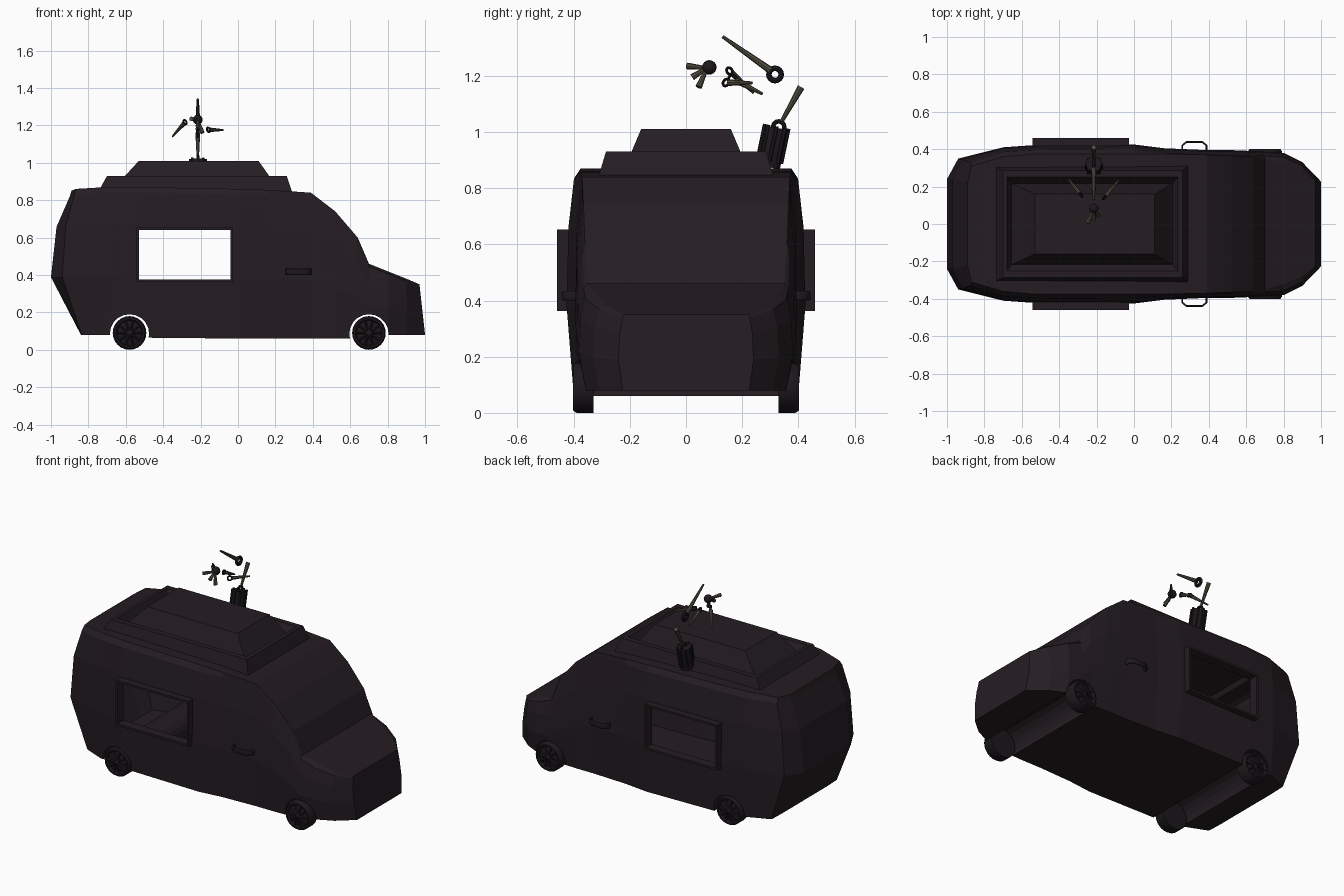
import bpy, bmesh, math
from mathutils import Vector, Matrix

if "Cube" in bpy.data.objects:
    bpy.data.objects.remove(bpy.data.objects["Cube"])


def material(name, rgb):
    m = bpy.data.materials.new(name)
    m.diffuse_color = (*rgb, 1)
    m.use_nodes = True
    m.node_tree.nodes["Principled BSDF"].inputs["Base Color"].default_value = m.diffuse_color
    return m


DARK = material("dark_purple", (0.018, 0.012, 0.016))
BLACK = material("black", (0.012, 0.009, 0.012))
BONE = material("dull_metal", (0.085, 0.075, 0.052))


def finish(name, bm, mat, smooth=False):
    bmesh.ops.recalc_face_normals(bm, faces=bm.faces)
    me = bpy.data.meshes.new(name)
    bm.to_mesh(me)
    bm.free()
    ob = bpy.data.objects.new(name, me)
    bpy.context.collection.objects.link(ob)
    me.materials.append(mat)
    if smooth:
        me.shade_smooth()
        me.set_sharp_from_angle(angle=math.radians(40))
    return ob


def loft(bm, loops, closed=False):
    """Bridge equal loops of points with quads."""
    rings = [[bm.verts.new(p) for p in lp] for lp in loops]
    pairs = list(zip(rings, rings[1:])) + ([(rings[-1], rings[0])] if closed else [])
    for a, b in pairs:
        for i in range(len(a)):
            j = (i + 1) % len(a)
            bm.faces.new((a[i], a[j], b[j], b[i]))
    return rings


def rod(name, a, b, r1, r2, mat=BONE, sides=8):
    a, b = Vector(a), Vector(b)
    d = b - a
    bm = bmesh.new()
    rot = d.to_track_quat('Z', 'Y').to_matrix().to_4x4()
    bmesh.ops.create_cone(bm, cap_ends=True, segments=sides, radius1=r1, radius2=r2,
                          depth=d.length, matrix=Matrix.Translation((a + b) / 2) @ rot)
    return finish(name, bm, mat, True)


def hoop(name, c, radius, tube, axis=(1, 0, 0)):
    rot = Vector(axis).to_track_quat('Z', 'Y').to_matrix()
    loops = []
    for i in range(16):
        t = math.tau * i / 16
        loops.append([Vector(c) + rot @ Vector(((radius + tube * math.cos(s)) * math.cos(t),
                      (radius + tube * math.cos(s)) * math.sin(t), tube * math.sin(s)))
                      for s in (math.tau * k / 8 for k in range(8))])
    bm = bmesh.new()
    loft(bm, loops, True)
    return finish(name, bm, BLACK, True)


# body shell: stations (x, z bottom, z top, half width, top half width)
LEVELS = (0, 0.4, 0.75, 0.96, 1)
WIDTH = (0.94, 1, 0.985, 0.94)
TAIL = (0.16, 0, 0.03, 0.10, 0.11)
STATIONS = [(-1, .08, .85, .24, .22), (-.94, .08, .86, .35, .31), (-.70, .08, .87, .41, .36),
            (-.53, .065, .87, .422, .375), (0, .06, .86, .425, .375), (.16, .06, .855, .405, .375),
            (.39, .06, .84, .395, .37), (.52, .06, .74, .395, .365), (.64, .06, .60, .39, .36),
            (.70, .065, .46, .388, .35), (.80, .08, .42, .38, .32), (.90, .08, .38, .33, .28),
            (1, .08, .35, .24, .225)]
loops = []
for k, (x, zl, zt, w, wt) in enumerate(STATIONS):
    half = []
    for i, t in enumerate(LEVELS):
        dx = TAIL[i] * (1, 0.65)[k] if k < 2 else (-0.03 * t if x == 1 else 0)
        half.append((x + dx, w * WIDTH[i] if i < 4 else wt, zl + (zt - zl) * t))
    loops.append(half + [(p[0], -p[1], p[2]) for p in reversed(half)])
bm = bmesh.new()
rings = loft(bm, loops)
n = len(LEVELS)
for r in (rings[0], rings[-1]):
    for i in range(n - 1):
        bm.faces.new((r[i], r[i + 1], r[2 * n - 2 - i], r[2 * n - 1 - i]))
body = finish("van_body", bm, DARK)

# cutters for the serving windows and wheel arches
WX0, WX1, WZ0, WZ1 = -0.53, -0.04, 0.375, 0.64
cutters = []
bm = bmesh.new()
bmesh.ops.create_cube(bm, size=1, matrix=Matrix.Translation(((WX0 + WX1) / 2, 0, (WZ0 + WZ1) / 2))
                      @ Matrix.Diagonal((WX1 - WX0, 2, WZ1 - WZ0, 1)))
cutters.append(finish("window_cutter", bm, DARK))
AXLES = (-0.58, 0.70)
for x in AXLES:
    cutters.append(rod("arch_cutter", (x, -1, 0.085), (x, 1, 0.085), 0.105, 0.105, DARK, 20))
for c in cutters:
    c.hide_render = True
    mod = body.modifiers.new("cut", 'BOOLEAN')
    mod.operation, mod.solver, mod.object = 'DIFFERENCE', 'EXACT', c
dg = bpy.context.evaluated_depsgraph_get()
cut = bpy.data.meshes.new_from_object(body.evaluated_get(dg))
body.modifiers.clear()
body.data = cut
for c in cutters:
    bpy.data.objects.remove(c)

# open the tunnel between both windows so the inside is hollow
bm = bmesh.new()
bm.from_mesh(cut)
inner = [f for f in bm.faces if abs(f.calc_center_median().y) < 0.3
         and all(WX0 - .01 < v.co.x < WX1 + .01 and WZ0 - .01 < v.co.z < WZ1 + .01 for v in f.verts)]
bmesh.ops.delete(bm, geom=inner, context='FACES')
bm.to_mesh(cut)
bm.free()
for p in cut.polygons:
    p.use_smooth = False

# raised roof with a recess around the central hatch
bm = bmesh.new()
tiers = [(-.75, .29, .312, .84), (-.70, .26, .285, .93), (-.68, .235, .25, .93),
         (-.655, .205, .217, .875), (-.53, .11, .16, 1.01)]
rings = loft(bm, [[(a, -h, z), (b, -h, z), (b, h, z), (a, h, z)] for a, b, h, z in tiers])
bm.faces.new(rings[-1])
finish("roof_hatch", bm, DARK)

for s, side in ((-1, "front"), (1, "back")):
    # window frame
    def rect(m, y):
        return [(WX0 - m, s * y, WZ0 - m), (WX1 + m, s * y, WZ0 - m),
                (WX1 + m, s * y, WZ1 + m), (WX0 - m, s * y, WZ1 + m)]
    bm = bmesh.new()
    loft(bm, [rect(.013, .40), rect(.013, .46), rect(0, .46), rect(0, .40)], True)
    finish(side + "_window_frame", bm, DARK)

    # door handle
    cu = bpy.data.curves.new(side + "_door_handle", 'CURVE')
    cu.dimensions = '3D'
    cu.extrude, cu.bevel_depth, cu.bevel_resolution = 0.012, 0.005, 1
    sp = cu.splines.new('POLY')
    path = [(.258, .39), (.258, .42), (.28, .438), (.365, .438), (.388, .42), (.388, .39)]
    sp.points.add(len(path) - 1)
    for p, (x, y) in zip(sp.points, path):
        p.co = (x, s * y, 0.417, 1)
    cu.materials.append(BLACK)
    bpy.context.collection.objects.link(bpy.data.objects.new(side + "_door_handle", cu))

    # wheels: tyre, dished rim and hub
    for x in AXLES:
        bm = bmesh.new()
        prof = [(.33, .09), (.39, .09), (.402, .082), (.402, .072), (.385, .066), (.392, .02), (.40, .01)]
        rings = loft(bm, [[(x + r * math.cos(a), s * y, .09 + r * math.sin(a))
                           for a in (math.tau * k / 24 for k in range(24))] for y, r in prof])
        bm.faces.new(rings[0])
        bm.faces.new(rings[-1])
        finish(side + "_wheel", bm, BLACK, True)
        for k in range(10):
            a = math.tau * k / 10
            u, v = math.cos(a), math.sin(a)
            rod("wheel_spoke", (x + .015 * u, s * .392, .09 + .015 * v),
                (x + .07 * u, s * .39, .09 + .07 * v), .006, .006, BLACK, 4)

# tilted canister with raised ribs
CX = -0.215
rod("canister", (CX, .293, .875), (CX, .322, 1.015), .042, .042, BLACK, 16)
for k in range(8):
    a = math.tau * k / 8
    ox, oy = .042 * math.cos(a), .042 * math.sin(a)
    rod("canister_rib", (CX + ox, .297 + oy, .895 - oy * .2),
        (CX + ox, .323 + oy, 1.02 - oy * .2), .007, .007, BLACK, 6)

# jointed arm: hoops at the joints, flaring rods between
hoop("arm_base_joint", (CX, .33, 1.018), .02, .008)
rod("lower_arm", (CX, .342, 1.04), (CX, .41, 1.16), .007, .013)
hoop("elbow_joint", (CX, .317, 1.205), .022, .010)
rod("upper_arm", (CX, .30, 1.22), (CX, .13, 1.34), .013, .006)

# claw hub with three short prongs
bm = bmesh.new()
bmesh.ops.create_uvsphere(bm, u_segments=12, v_segments=8, radius=.026,
                          matrix=Matrix.Translation((CX, .083, 1.23)))
finish("claw_hub", bm, BLACK, True)
for tip in ((-.25, .005, 1.235), (CX, .022, 1.195), (-.19, .045, 1.16)):
    rod("claw_prong", (CX, .075, 1.228), tip, .006, .012)

# side fingers
for c, tip in (((-.283, .155, 1.217), (-.35, .24, 1.14)), ((-.158, .142, 1.176), (-.08, .235, 1.175)),
               ((CX, .165, 1.19), (CX, .273, 1.135))):
    d = (Vector(tip) - Vector(c)).normalized()
    hoop("finger_joint", c, .013, .005, (1, 0, 0) if c[0] == CX else (d.y, -d.x, 0.3))
    rod("finger", Vector(c) + d * .014, tip, .012, .005)
